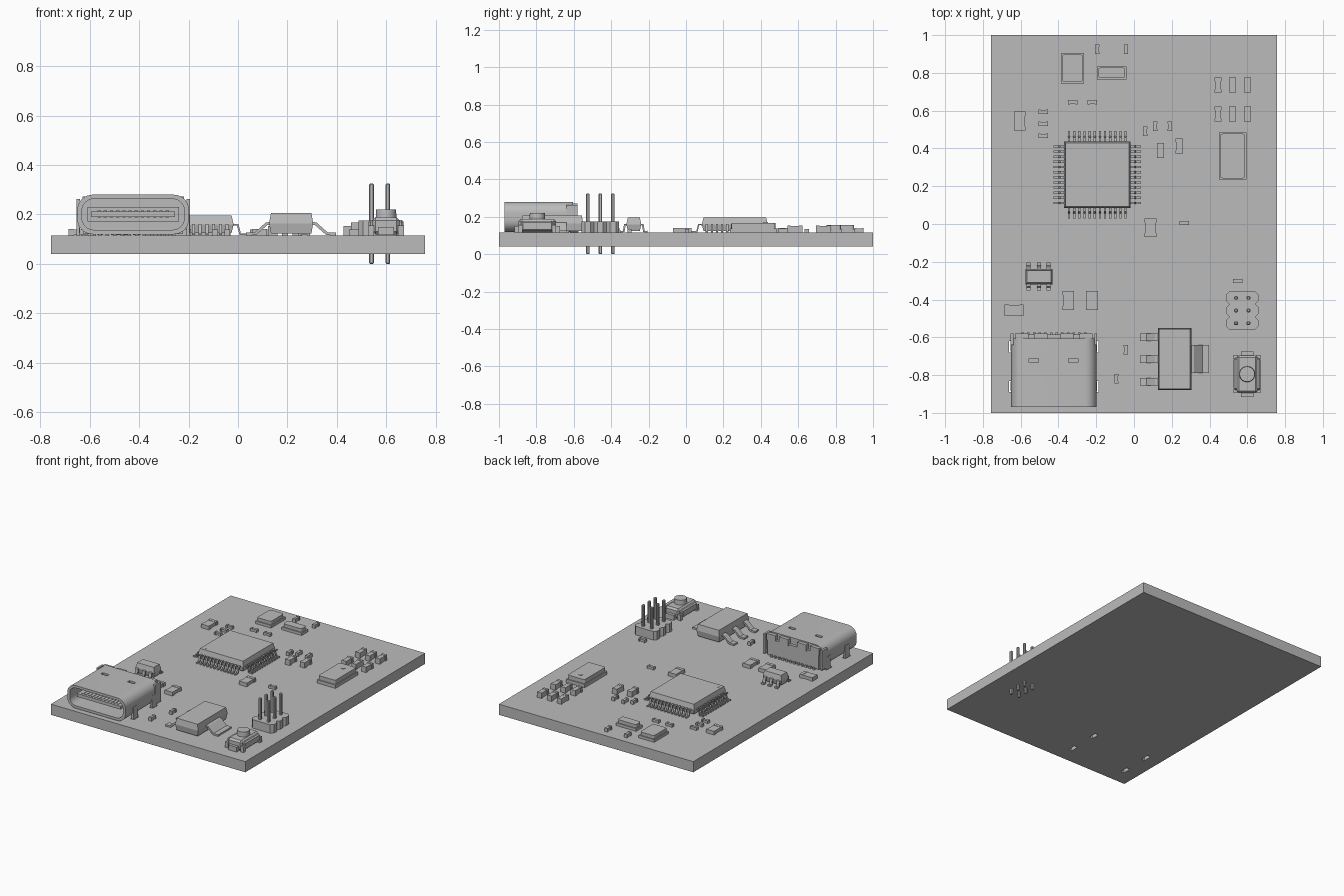
import bpy, bmesh
from math import cos, sin, pi
from mathutils import Matrix, Vector

old = bpy.data.objects.get("Cube")
if old:
    bpy.data.objects.remove(old)

grey = bpy.data.materials.new("plain grey")
grey.use_nodes = True
GREY = (0.5, 0.5, 0.5, 1)
grey.diffuse_color = GREY
grey.node_tree.nodes["Principled BSDF"].inputs["Base Color"].default_value = GREY

TOP = 0.115   # upper face of the board


def finish(name, bm):
    bmesh.ops.recalc_face_normals(bm, faces=bm.faces)
    mesh = bpy.data.meshes.new(name)
    bm.to_mesh(mesh)
    bm.free()
    mesh.materials.append(grey)
    ob = bpy.data.objects.new(name, mesh)
    bpy.context.collection.objects.link(ob)
    return ob


def add_box(bm, cx, cy, w, d, z0, z1, taper=0):
    """Box by centre and size; the top can be drawn in by taper."""
    made = bmesh.ops.create_cube(bm, size=1)["verts"]
    for v in made:
        t = 2 * taper if v.co.z > 0 else 0
        v.co = (cx + v.co.x * (w - t), cy + v.co.y * (d - t), z1 if v.co.z > 0 else z0)
    return made


def box(name, *args, bevel=0):
    bm = bmesh.new()
    add_box(bm, *args)
    if bevel:
        bmesh.ops.bevel(bm, geom=bm.edges[:], offset=bevel, segments=1, affect='EDGES')
    return finish(name, bm)


def prism(name, pts, lo, hi, place):
    """Extrude a 2D outline from lo to hi; place maps (a, b, depth) to a point."""
    bm = bmesh.new()
    face = bm.faces.new([bm.verts.new(place(a, b, lo)) for a, b in pts])
    ext = bmesh.ops.extrude_face_region(bm, geom=[face])["geom"]
    shift = Vector(place(0, 0, hi)) - Vector(place(0, 0, lo))
    bmesh.ops.translate(bm, vec=shift, verts=[g for g in ext if isinstance(g, bmesh.types.BMVert)])
    return finish(name, bm)


def along_y(a, b, t):
    return (a, t, b)


def along_z(a, b, t):
    return (a, b, t)


def rounded(x0, x1, y0, y1, r, n=8):
    pts = []
    corners = [(x1 - r, y1 - r), (x0 + r, y1 - r), (x0 + r, y0 + r), (x1 - r, y0 + r)]
    for k, (cx, cy) in enumerate(corners):
        for i in range(n + 1):
            a = (k + i / n) * pi / 2
            pts.append((cx + r * cos(a), cy + r * sin(a)))
    return pts


def cut(ob, cutter):
    mod = ob.modifiers.new("cut", 'BOOLEAN')
    mod.operation, mod.solver, mod.object = 'DIFFERENCE', 'EXACT', cutter
    bpy.context.view_layer.objects.active = ob
    bpy.ops.object.modifier_apply(modifier=mod.name)
    bpy.data.objects.remove(cutter)


def smooth(ob):
    bpy.ops.object.select_all(action='DESELECT')
    ob.select_set(True)
    bpy.context.view_layer.objects.active = ob
    bpy.ops.object.shade_smooth_by_angle()


def lead(name, path, thick, width, x, y, angle):
    """Bent metal strip: path of (outward, height) turned to face angle."""
    upper, lower = [], []
    for i, p in enumerate(path):
        a, b = Vector(path[max(i - 1, 0)]), Vector(path[min(i + 1, len(path) - 1)])
        d = (b - a).normalized()
        n = Vector((-d.y, d.x)) * thick / 2
        upper.append(tuple(Vector(p) + n))
        lower.append(tuple(Vector(p) - n))
    ob = prism(name, upper + lower[::-1], -width / 2, width / 2, along_y)
    ob.data.transform(Matrix.Translation((x, y, 0)) @ Matrix.Rotation(angle, 4, 'Z'))


def chip_body(name, cx, cy, w, d, z0, z1, taper):
    """Moulded body whose upper and lower halves both narrow from the middle."""
    bm = bmesh.new()
    mid = (z0 + z1) / 2
    for v in add_box(bm, cx, cy, w, d, mid, z1, taper):
        pass
    bottom = [f for f in bm.faces if all(abs(v.co.z - mid) < 1e-5 for v in f.verts)]
    ext = bmesh.ops.extrude_face_region(bm, geom=bottom)["geom"]
    for v in ext:
        if isinstance(v, bmesh.types.BMVert):
            v.co.x += taper if v.co.x < cx else -taper
            v.co.y += taper if v.co.y < cy else -taper
            v.co.z = z0
    bmesh.ops.delete(bm, geom=bottom, context='FACES_ONLY')
    return finish(name, bm)


# Circuit board with slots for the socket legs
board = box("board", 0, 0, 1.514, 2, 0.04, TOP)
legs = [(x, y) for x in (-0.648, -0.202) for y in (-0.86, -0.65)]
for x, y in legs:
    cut(board, box("slot", x, y, 0.026, 0.06, 0, 0.2))

# Socket: hollow shell, tongue, side wings, legs, rear housing
shell = prism("socket_shell", rounded(-0.65, -0.198, 0.12, 0.28, 0.062), -0.97, -0.605, along_y)
cut(shell, prism("cavity", rounded(-0.631, -0.217, 0.138, 0.263, 0.048), -1.1, -0.66, along_y))
for x in (-0.53, -0.322):
    cut(shell, box("latch_cut", x, -0.722, 0.05, 0.022, 0.255, 0.3))
smooth(shell)
box("socket_tongue", -0.424, -0.8, 0.34, 0.29, 0.19, 0.213)
box("socket_tongue_base", -0.424, -0.71, 0.37, 0.11, 0.172, 0.23)
for i in range(12):
    for z in (0.187, 0.213):
        box("socket_contact", -0.424 + (i - 5.5) * 0.025, -0.83, 0.013, 0.2, z, z + 0.003)
box("socket_housing", -0.424, -0.6, 0.4, 0.03, 0.122, 0.235)
for x, y in legs:
    box("socket_leg", x, y, 0.012, 0.05, 0.08, 0.2)
for s in (-1, 1):
    box("socket_wing", -0.424 + s * 0.222, -0.61, 0.014, 0.06, 0.125, 0.262)
    box("socket_clip", -0.424 + s * 0.17, -0.593, 0.07, 0.025, 0.225, 0.272)
    box("socket_clip_inner", -0.424 + s * 0.07, -0.593, 0.07, 0.025, 0.225, 0.272)
for i in range(12):
    box("socket_tail", -0.424 + (i - 5.5) * 0.03, -0.59, 0.014, 0.03, TOP, 0.13)

# Square processor with twelve leads on each side
cx, cy = -0.194, 0.261
chip_body("processor", cx, cy, 0.352, 0.352, 0.125, 0.195, 0.008)
gull = [(0.17, 0.158), (0.193, 0.158), (0.203, 0.12), (0.231, 0.12)]
for side in range(4):
    a = side * pi / 2
    for i in range(12):
        o = (i - 5.5) * 0.0272
        lead("processor_lead", gull, 0.008, 0.012, cx - o * sin(a), cy + o * cos(a), a)
bm = bmesh.new()
bmesh.ops.create_cone(bm, cap_ends=True, segments=16, radius1=0.012, radius2=0.012, depth=0.002,
                      matrix=Matrix.Translation((cx - 0.14, cy - 0.14, 0.196)))
finish("processor_dot", bm)

# Power regulator with three legs and a wide tab
chip_body("regulator", 0.215, -0.715, 0.178, 0.33, 0.123, 0.206, 0.007)
slope = [(0.08, 0.165), (0.1, 0.162), (0.145, 0.122), (0.182, 0.121)]
for y in (-0.6, -0.715, -0.835):
    lead("regulator_leg", slope, 0.012, 0.04, 0.215, y, pi)
lead("regulator_tab", slope, 0.012, 0.15, 0.215, -0.715, 0)

# Small six-lead chip
chip_body("small_chip", -0.503, -0.279, 0.145, 0.08, 0.125, 0.195, 0.008)
short = [(0.03, 0.158), (0.048, 0.158), (0.054, 0.121), (0.074, 0.121)]
for x in (-0.558, -0.503, -0.452):
    for a in (pi / 2, -pi / 2):
        lead("small_chip_lead", short, 0.01, 0.022, x, -0.279, a)

# Pin header: chamfered blocks and square pins through the board
for y in (-0.525, -0.458, -0.391):
    c = 0.018
    x0, x1, y0, y1 = 0.487, 0.66, y - 0.0335, y + 0.0335
    outline = [(x0 + c, y0), (x1 - c, y0), (x1, y0 + c), (x1, y1 - c),
               (x1 - c, y1), (x0 + c, y1), (x0, y1 - c), (x0, y0 + c)]
    prism("header_block", outline, TOP, 0.175, along_z)
    for x in (0.54, 0.606):
        box("header_pin", x, y, 0.019, 0.019, 0, 0.325, bevel=0.004)

# Push button
cx, cy = 0.599, -0.795
box("button_case", cx, cy, 0.142, 0.17, 0.125, 0.178, bevel=0.008)
box("button_cover", cx, cy, 0.11, 0.2, 0.12, 0.188, bevel=0.012)
box("button_tabs", cx, cy, 0.065, 0.242, 0.116, 0.15)
for sx in (-1, 1):
    for sy in (-1, 1):
        box("button_foot", cx + sx * 0.06, cy + sy * 0.09, 0.024, 0.022, TOP, 0.155)
bm = bmesh.new()
bmesh.ops.create_cone(bm, cap_ends=True, segments=32, radius1=0.043, radius2=0.04, depth=0.05,
                      matrix=Matrix.Translation((cx, cy, 0.196)))
smooth(finish("button_plunger", bm))

# Oscillators: base with a raised lid
for x, y, w, d, h in ((0.522, 0.36, 0.145, 0.25, 0.052), (-0.325, 0.825, 0.122, 0.16, 0.042),
                      (-0.118, 0.8, 0.156, 0.07, 0.042)):
    box("oscillator_base", x, y, w, d, TOP, TOP + h * 0.45)
    lid = rounded(x - w / 2 + 0.007, x + w / 2 - 0.007, y - d / 2 + 0.007, y + d / 2 - 0.007, 0.012, 4)
    prism("oscillator_lid", lid, TOP + h * 0.45, TOP + h, along_z)
bm = bmesh.new()
bmesh.ops.create_cone(bm, cap_ends=True, segments=20, radius1=0.014, radius2=0.014, depth=0.002,
                      matrix=Matrix.Translation((0.522, 0.425, 0.168)))
finish("oscillator_dot", bm)


# Resistors and capacitors: slim body with two end terminals
def passive(name, x, y, w, d, h):
    bm = bmesh.new()
    e = 0.22
    if w > d:
        add_box(bm, x, y, w * 0.9, d - 0.005, TOP + 0.002, TOP + h - 0.002)
        for s in (-1, 1):
            add_box(bm, x + s * w * (1 - e) / 2, y, w * e, d, TOP, TOP + h)
    else:
        add_box(bm, x, y, w - 0.005, d * 0.9, TOP + 0.002, TOP + h - 0.002)
        for s in (-1, 1):
            add_box(bm, x, y + s * d * (1 - e) / 2, w, d * e, TOP, TOP + h)
    finish(name, bm)


for x in (0.445, 0.522, 0.6):
    for y in (0.735, 0.582):
        passive("capacitor", x, y, 0.037, 0.08, 0.038)
for x, y in ((0.14, 0.39), (0.24, 0.412)):
    passive("capacitor", x, y, 0.038, 0.08, 0.038)
for x, y in ((-0.605, 0.545), (0.087, -0.02), (-0.348, -0.405), (-0.222, -0.405)):
    passive("large_resistor", x, y, 0.062, 0.1, 0.026)
passive("large_resistor", -0.635, -0.457, 0.1, 0.06, 0.026)
for x, y in ((-0.48, 0.595), (-0.48, 0.53), (-0.48, 0.468), (-0.325, 0.645), (-0.22, 0.645),
             (0.267, 0.005), (0.55, -0.302)):
    passive("small_resistor", x, y, 0.05, 0.023, 0.02)
for x, y in ((0.06, 0.49), (0.113, 0.517), (0.19, 0.517), (-0.043, -0.665), (-0.093, -0.82),
             (-0.195, 0.925), (-0.042, 0.925)):
    passive("small_capacitor", x, y, 0.023, 0.05, 0.025)
